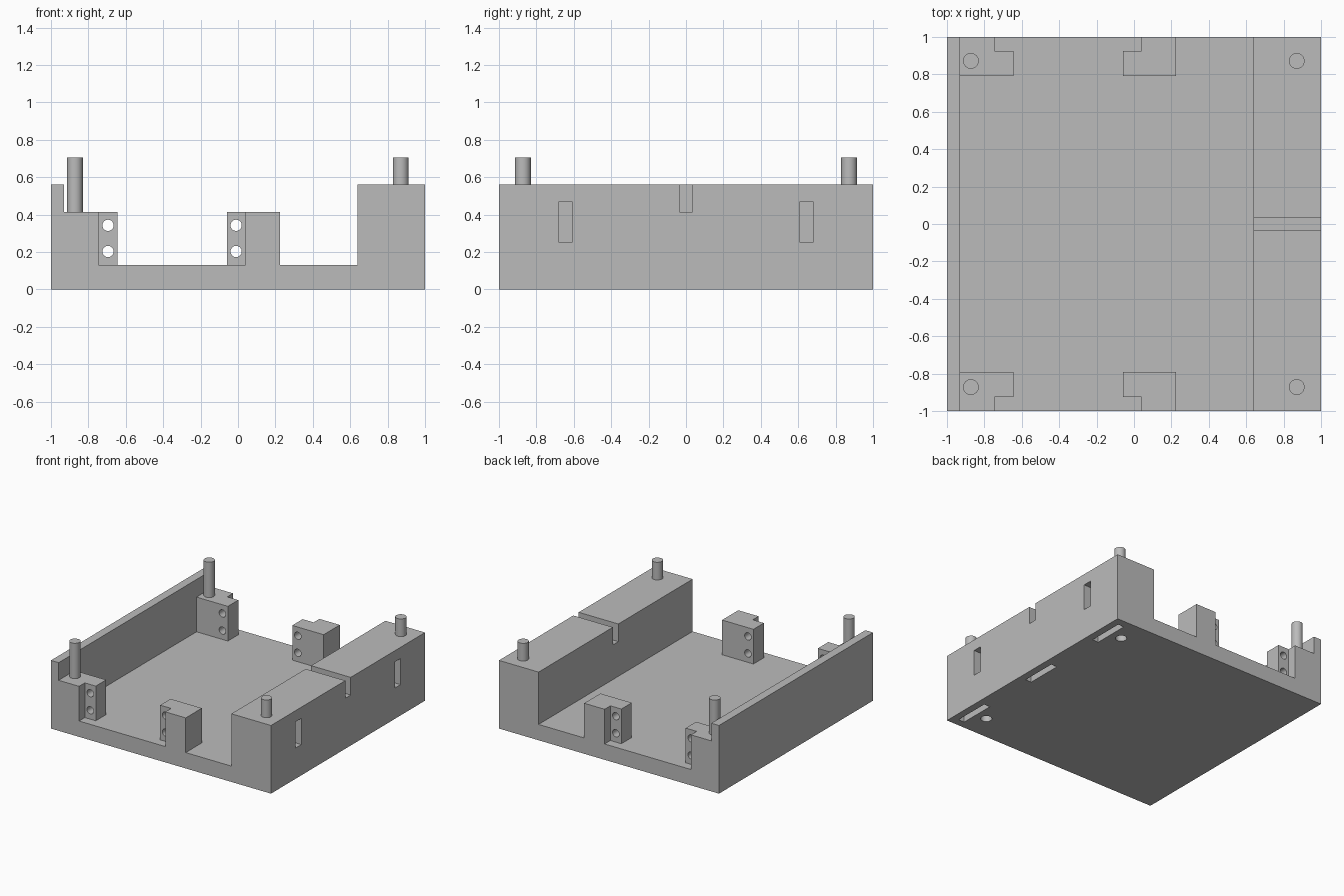
import bpy, bmesh, math
from mathutils import Matrix

if "Cube" in bpy.data.objects:
    bpy.data.objects.remove(bpy.data.objects["Cube"])

grey = bpy.data.materials.new("plain grey")
grey.diffuse_color = (0.5, 0.5, 0.5, 1)
grey.use_nodes = True
grey.node_tree.nodes["Principled BSDF"].inputs["Base Color"].default_value = grey.diffuse_color


def finish(name, bm):
    bmesh.ops.recalc_face_normals(bm, faces=bm.faces[:])
    me = bpy.data.meshes.new(name)
    bm.to_mesh(me)
    bm.free()
    me.materials.append(grey)
    ob = bpy.data.objects.new(name, me)
    bpy.context.collection.objects.link(ob)
    return ob


def extrude(name, points, vec):
    bm = bmesh.new()
    face = bm.faces.new([bm.verts.new(p) for p in points])
    top = bmesh.ops.extrude_face_region(bm, geom=[face])["geom"]
    bmesh.ops.translate(bm, vec=vec, verts=[v for v in top if isinstance(v, bmesh.types.BMVert)])
    return finish(name, bm)


def add_box(bm, x, y, z):
    m = Matrix.Translation([(a + b) / 2 for a, b in (x, y, z)])
    m = m @ Matrix.Diagonal([b - a for a, b in (x, y, z)] + [1])
    bmesh.ops.create_cube(bm, size=1, matrix=m)


def add_cylinder(bm, centre, r, depth, axis="Z"):
    m = Matrix.Translation(centre)
    if axis == "Y":
        m = m @ Matrix.Rotation(math.pi / 2, 4, "X")
    bmesh.ops.create_cone(bm, cap_ends=True, segments=32, radius1=r, radius2=r,
                          depth=depth, matrix=m)


def smooth(ob):
    bpy.ops.object.select_all(action="DESELECT")
    bpy.context.view_layer.objects.active = ob
    ob.select_set(True)
    bpy.ops.object.shade_smooth_by_angle(angle=math.radians(30))


def cut(ob, bm):
    cutter = finish("cutter", bm)
    cutter.hide_render = True
    mod = ob.modifiers.new("cut", "BOOLEAN")
    mod.operation, mod.solver, mod.object = "DIFFERENCE", "EXACT", cutter
    bpy.context.view_layer.objects.active = ob
    bpy.ops.object.modifier_apply(modifier=mod.name)
    bpy.data.objects.remove(cutter)
    smooth(ob)


# Tray: thin left wall, floor and thick right wall in one profile
profile = [(-1, 0), (1, 0), (1, .56), (.64, .56), (.64, .13),
           (-.93, .13), (-.93, .56), (-1, .56)]
tray = extrude("tray", [(x, -1, z) for x, z in profile], (0, 2, 0))

# Groove over the right wall, side slots, underside slots and sockets
bm = bmesh.new()
add_box(bm, (.6, 1.1), (-.035, .035), (.415, .7))
add_box(bm, (.885, .94), (-.15, .15), (-.1, .15))
for s in (-1, 1):
    y = s * .645
    add_box(bm, (.85, 1.1), (y - .038, y + .038), (.253, .468))
    y = s * .785
    add_box(bm, (.885, .94), (y - .15, y + .15), (-.1, .15))
    add_cylinder(bm, (.79, s * .79, .035), .043, .27)
cut(tray, bm)

# Corner and middle posts: stepped blocks with two cross holes in the tab
POSTS = {
    "corner_post": ([(-.93, 1), (-.745, 1), (-.745, .925), (-.645, .925),
                     (-.645, .79), (-.93, .79)], -.695),
    "middle_post": ([(.225, 1), (.04, 1), (.04, .925), (-.06, .925),
                     (-.06, .79), (.225, .79)], -.01),
}
for side, s in (("front", -1), ("back", 1)):
    for name, (outline, hole_x) in POSTS.items():
        post = extrude(f"{side}_{name}", [(x, s * y, .13) for x, y in outline],
                       (0, 0, .285))
        bm = bmesh.new()
        for z in (.203, .343):
            add_cylinder(bm, (hole_x, s * .86, z), .03, .4, "Y")
        cut(post, bm)

    # Locating pegs
    for where, x, z0 in (("left", -.872, .415), ("right", .87, .56)):
        bm = bmesh.new()
        add_cylinder(bm, (x, s * .872, (z0 + .705) / 2), .042, .705 - z0)
        smooth(finish(f"{side}_{where}_peg", bm))
